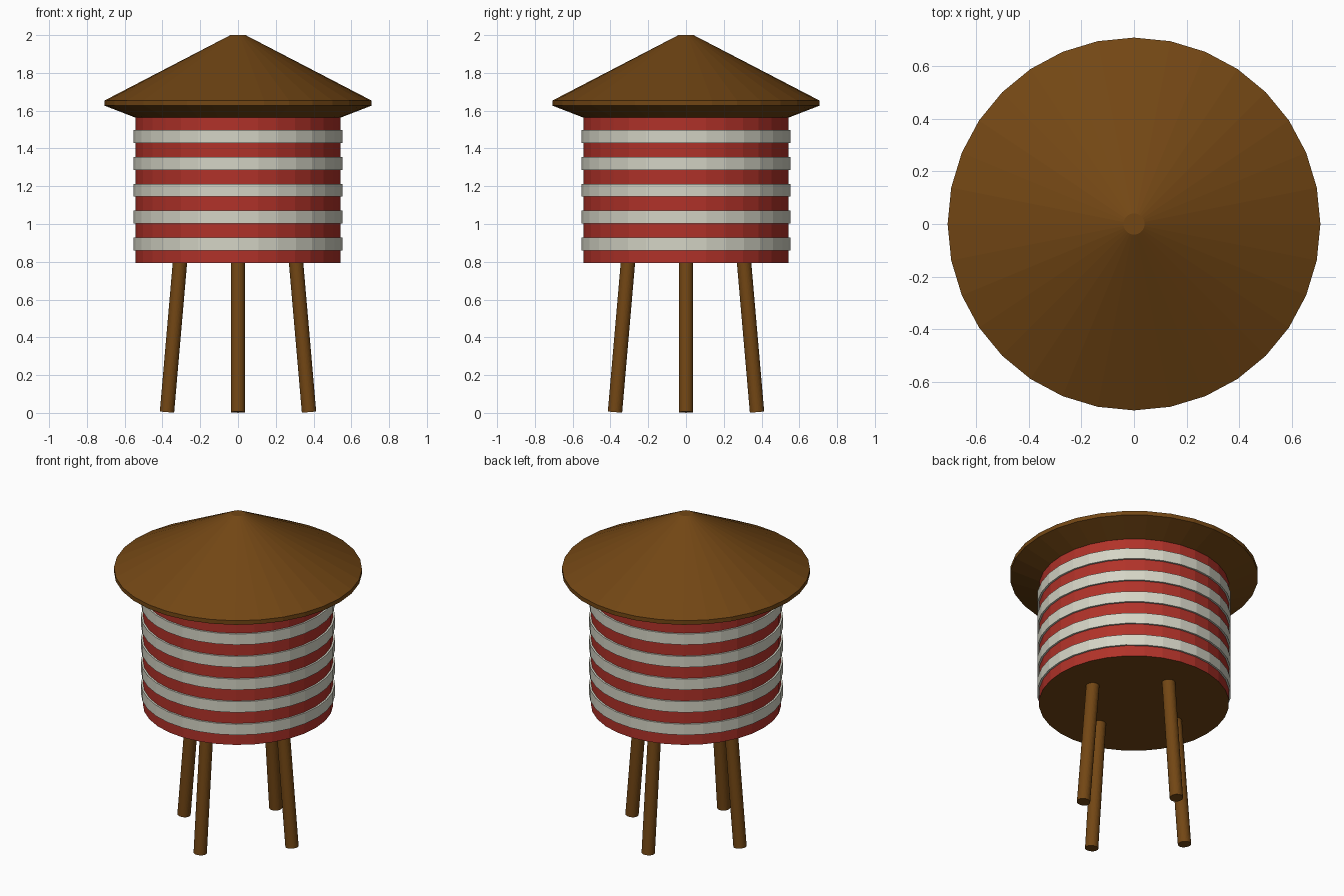
import bpy, bmesh, math
from mathutils import Vector

if "Cube" in bpy.data.objects:
    bpy.data.objects.remove(bpy.data.objects["Cube"])

SIDES = 32


def material(name, rgb):
    m = bpy.data.materials.new(name)
    m.diffuse_color = (*rgb, 1)
    m.use_nodes = True
    m.node_tree.nodes["Principled BSDF"].inputs["Base Color"].default_value = m.diffuse_color
    return m


brown = material("brown_wood", (0.17, 0.062, 0.007))
red = material("red_paint", (0.44, 0.032, 0.022))
white = material("white_paint", (0.66, 0.66, 0.56))


def lathe(name, profile, mats, closed=False):
    """Spin (radius, z) points, listed bottom to top on the outside, about z."""
    bm = bmesh.new()
    rings = []
    for r, z in profile:
        rings.append([bm.verts.new((r * math.cos(math.tau * i / SIDES),
                                    r * math.sin(math.tau * i / SIDES), z))
                      for i in range(SIDES)])
    pairs = list(zip(rings, rings[1:]))
    if closed:
        pairs.append((rings[-1], rings[0]))
    for a, b in pairs:
        for i in range(SIDES):
            j = (i + 1) % SIDES
            bm.faces.new((a[i], a[j], b[j], b[i]))
    if not closed:
        bottom = bm.faces.new(rings[0][::-1])
        bottom.material_index = len(mats) - 1
        bm.faces.new(rings[-1])
    me = bpy.data.meshes.new(name)
    bm.to_mesh(me)
    bm.free()
    for m in mats:
        me.materials.append(m)
    ob = bpy.data.objects.new(name, me)
    bpy.context.collection.objects.link(ob)
    return ob


# Tank with a brown floor
lathe("tank", [(0.543, 0.794), (0.543, 1.566)], [red, brown])

# Raised white bands
for k in range(5):
    z = 0.861 + 0.142 * k
    lathe(f"band_{k + 1}", [(0.535, z), (0.554, z), (0.554, z + 0.068), (0.535, z + 0.068)],
          [white], closed=True)

# Conical roof with a thin rim and sloping eaves
lathe("roof", [(0.545, 1.564), (0.708, 1.627), (0.708, 1.653), (0.04, 2.0)], [brown])

# Four splayed legs
for k, name in enumerate(("right_leg", "back_leg", "left_leg", "front_leg")):
    a = k * math.pi / 2
    d = Vector((math.cos(a), math.sin(a), 0))
    foot = d * 0.376 + Vector((0, 0, 0.004))
    head = d * 0.307 + Vector((0, 0, 0.80))
    axis = head - foot
    bpy.ops.mesh.primitive_cylinder_add(vertices=SIDES, radius=0.038, depth=axis.length,
                                        location=(foot + head) / 2,
                                        rotation=axis.to_track_quat('Z', 'Y').to_euler())
    leg = bpy.context.object
    leg.name = name
    leg.data.materials.append(brown)
